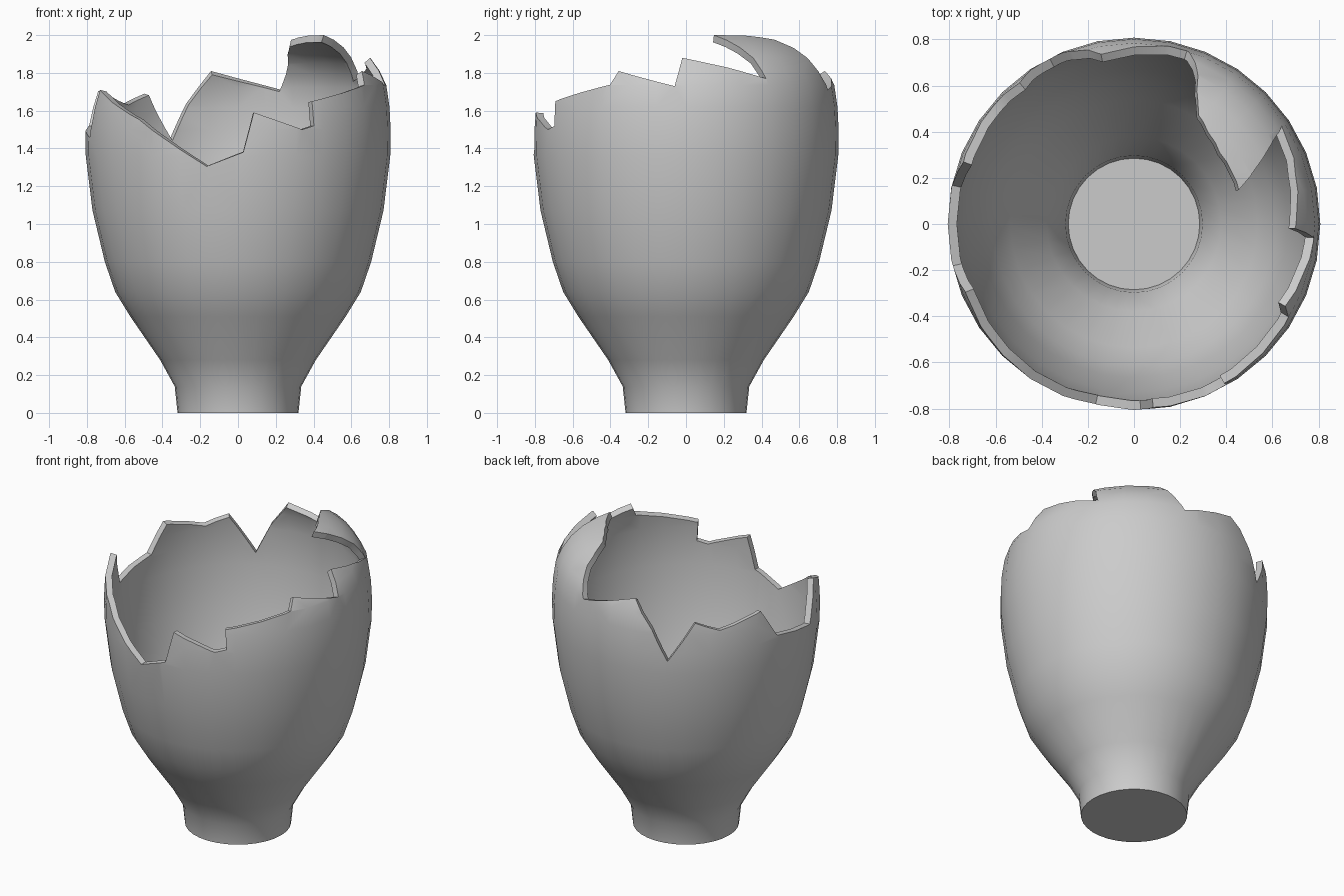
import bpy, bmesh
from math import radians, pi, cos, sin
from mathutils import Vector
from mathutils.geometry import delaunay_2d_cdt

if "Cube" in bpy.data.objects:
    bpy.data.objects.remove(bpy.data.objects["Cube"])

SIDES, WALL = 32, 0.04
STEP = 2 * pi / SIDES

# Outer profile (radius, height), foot to shoulder
PROFILE = [(.32, 0), (.335, .14), (.412, .28), (.57, .51), (.65, .64), (.705, .80),
           (.77, 1.07), (.806, 1.36), (.808, 1.50), (.802, 1.62), (.785, 1.735),
           (.75, 1.81), (.70, 1.88), (.63, 1.935), (.55, 1.975), (.48, 2.0)]

# Broken edge (azimuth in degrees from +x, height), including the overhanging shard
RIM = [(0, 1.876), (17, 1.83), (33.5, 1.77),
       (30.8, 1.876), (27, 1.935), (23.1, 1.972), (18, 2.0), (39.6, 1.998), (51, 1.988),
       (59.2, 1.975), (64.6, 1.93), (67, 1.87), (70, 1.79), (73, 1.71),
       (101, 1.81), (110, 1.64), (117, 1.44), (129, 1.69), (140, 1.635), (160, 1.705),
       (168, 1.52), (193, 1.46), (202, 1.71), (229, 1.555), (258, 1.305), (272, 1.38),
       (276, 1.59), (295, 1.50), (300, 1.52), (299.5, 1.65), (329, 1.737),
       (331.5, 1.81), (355.6, 1.73), (358.4, 1.88), (360, 1.876)]

# Inner profile: outer offset along its normal
INNER = []
for i, (r, z) in enumerate(PROFILE):
    a = Vector(PROFILE[max(i - 1, 0)])
    b = Vector(PROFILE[min(i + 1, len(PROFILE) - 1)])
    t = (b - a).normalized()
    INNER.append((r - t.y * WALL, z + t.x * WALL))
INNER[0] = (.285, WALL)


def place(az, z, prof):
    """Map (azimuth, outer height) onto the faceted surface of a profile."""
    k = 0
    while k < len(PROFILE) - 2 and z > PROFILE[k + 1][1]:
        k += 1
    f = (z - PROFILE[k][1]) / (PROFILE[k + 1][1] - PROFILE[k][1])
    r, h = Vector(prof[k]).lerp(Vector(prof[k + 1]), f)
    c = int(az / STEP + 1e-6)
    g = az / STEP - c
    a0, a1 = c * STEP, (c + 1) * STEP
    return Vector((r * (cos(a0) * (1 - g) + cos(a1) * g),
                   r * (sin(a0) * (1 - g) + sin(a1) * g), h))


def inside(p, poly):
    hit = False
    for a, b in zip(poly, poly[1:] + poly[:1]):
        if (a.y > p.y) != (b.y > p.y):
            if p.x < a.x + (p.y - a.y) / (b.y - a.y) * (b.x - a.x):
                hit = not hit
    return hit


# Unrolled wall grid, cut by the broken edge
rows, cols = len(PROFILE), SIDES + 1
pts = [Vector((c * STEP, z)) for _, z in PROFILE for c in range(cols)]
edges = [(r * cols + c, r * cols + c + 1) for r in range(rows) for c in range(SIDES)]
edges += [(r * cols + c, (r + 1) * cols + c) for r in range(rows - 1) for c in range(cols)]
rim = [Vector((radians(a), z)) for a, z in RIM]
n = len(pts)
pts += rim
edges += [(n + i, n + i + 1) for i in range(len(rim) - 1)]
flat, _, tris, *_ = delaunay_2d_cdt(pts, edges, [], 0, 1e-5)
outline = rim + [Vector((2 * pi, 0)), Vector((0, 0))]

# Outer and inner skins
bm = bmesh.new()
pairs = {}


def pair(p):
    az = p.x if p.x < 2 * pi - 1e-4 else 0.0
    az = max(az, 0.0)
    key = (round(az, 4), round(p.y, 4))
    if key not in pairs:
        pairs[key] = (bm.verts.new(place(az, p.y, PROFILE)), bm.verts.new(place(az, p.y, INNER)))
    return key


used = set()
for t in tris:
    mid = sum((flat[i] for i in t), Vector((0, 0))) / 3
    if not inside(mid, outline):
        continue
    k = [pair(flat[i]) for i in t]
    if len(set(k)) < 3:
        continue
    bm.faces.new([pairs[q][0] for q in k])
    bm.faces.new([pairs[q][1] for q in reversed(k)])
    used |= {(k[i], k[(i + 1) % 3]) for i in range(3)}

# Broken rim surface
for a, b in used:
    if (b, a) not in used and max(a[1], b[1]) > 1e-4:
        bm.faces.new([pairs[b][0], pairs[a][0], pairs[a][1], pairs[b][1]])

# Underside and inner floor
foot = sorted(k for k in pairs if k[1] < 1e-4)
bm.faces.new([pairs[k][0] for k in reversed(foot)])
bm.faces.new([pairs[k][1] for k in foot])
bmesh.ops.recalc_face_normals(bm, faces=bm.faces[:])

mesh = bpy.data.meshes.new("broken_vase")
bm.to_mesh(mesh)
bm.free()
vase = bpy.data.objects.new("broken_vase", mesh)
bpy.context.collection.objects.link(vase)
bpy.context.view_layer.objects.active = vase
vase.select_set(True)
bpy.ops.object.shade_smooth_by_angle(angle=radians(35))
